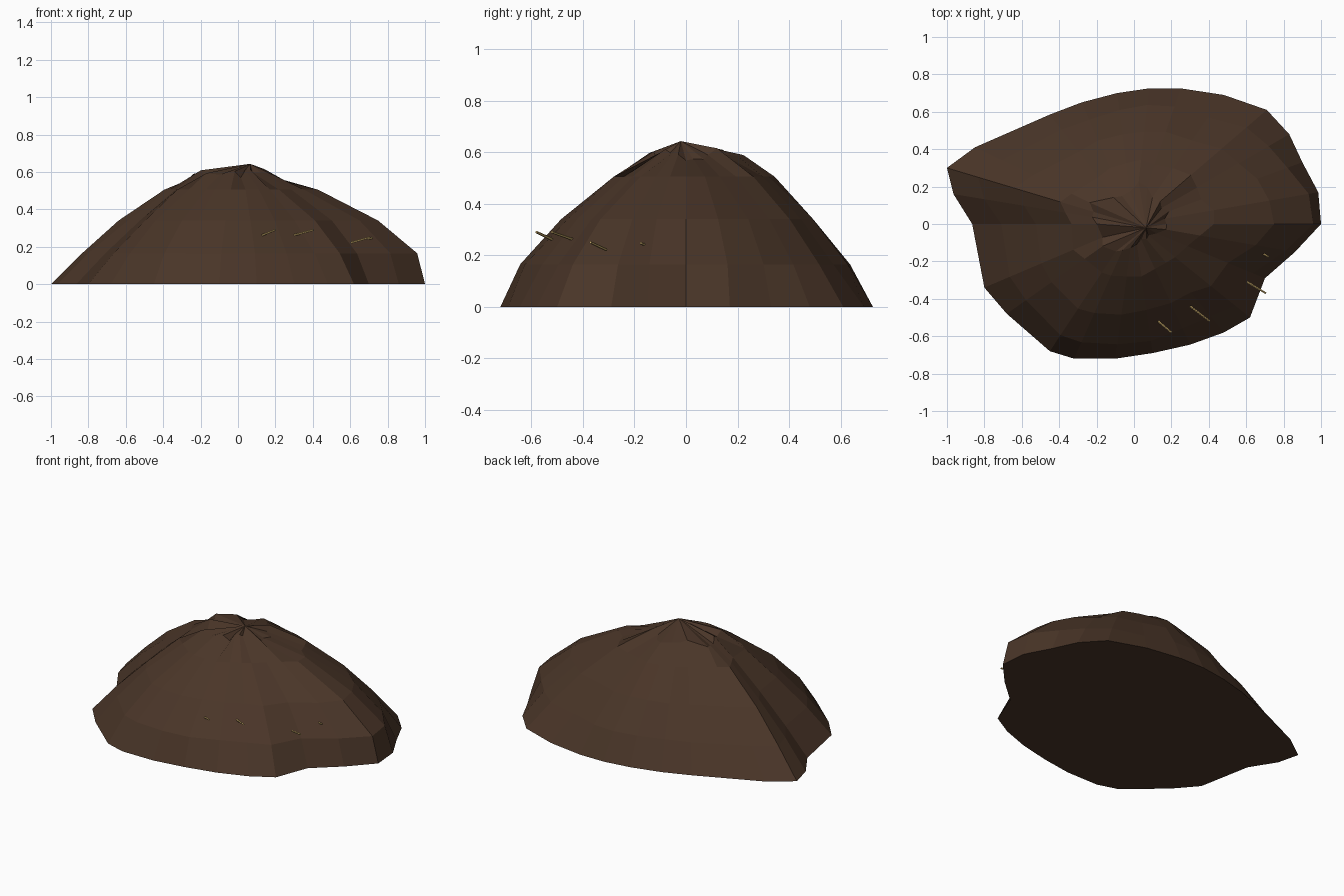
import bpy, bmesh, math, random
from mathutils import Vector

if "Cube" in bpy.data.objects:
    bpy.data.objects.remove(bpy.data.objects["Cube"])
random.seed(4)

def material(name, rgb):
    m = bpy.data.materials.new(name)
    m.diffuse_color = (*rgb, 1)
    m.use_nodes = True
    m.node_tree.nodes["Principled BSDF"].inputs["Base Color"].default_value = m.diffuse_color
    return m

def finish(name, bm, mat):
    bmesh.ops.recalc_face_normals(bm, faces=bm.faces)
    me = bpy.data.meshes.new(name)
    bm.to_mesh(me)
    bm.free()
    me.materials.append(mat)
    ob = bpy.data.objects.new(name, me)
    bpy.context.collection.objects.link(ob)
    return ob

soil = material("soil", (0.068, 0.036, 0.021))
straw_mat = material("straw", (0.6, 0.42, 0.15))

# Footprint of the mound, counter-clockwise from the right
outline = [(1.0, 0), (.985, .17), (.90, .33), (.83, .48), (.71, .61), (.48, .69),
           (.25, .725), (.08, .725), (-.09, .70), (-.28, .65), (-.45, .585), (-.85, .41),
           (-1.0, .30), (-.965, .16), (-.865, 0), (-.80, -.34), (-.68, -.48), (-.45, -.68),
           (-.32, -.72), (-.1, -.72), (.1, -.69), (.3, -.645), (.48, -.58), (.62, -.50),
           (.70, -.29), (.86, -.15)]
# Ring height and shrink factor toward right, back, left, front
rings = [(0, 1, 1, 1, 1), (.165, .955, .87, .82, .90), (.34, .75, .69, .62, .68),
         (.505, .42, .46, .39, .40), (.595, .19, .27, .25, .16)]

# Mound: stacked shrinking rings closed by an off-centre peak
bm = bmesh.new()
loops = []
for k, (z, right, back, left, front) in enumerate(rings):
    loop = []
    for x, y in outline:
        c2 = x * x / (x * x + y * y)
        t = c2 ** 3 if x > 0 else c2
        s = (right if x > 0 else left) * t + (back if y > 0 else front) * (1 - t)
        if x > 0 and k:                      # right-hand diagonals slope flatter
            s -= .16 * c2 * (1 - c2)
        jitter = (0, .015, .025, .04, .15)[k]
        s *= 1 + random.uniform(-jitter, jitter)
        dz = random.uniform(-.03, .02) if k == 4 else 0
        loop.append(bm.verts.new((x * s, y * s, z + dz)))
    loops.append(loop)
n = len(outline)
for a, b in zip(loops, loops[1:]):
    for i in range(n):
        j = (i + 1) % n
        bm.faces.new((a[i], a[j], b[j], b[i]))
peak = bm.verts.new((.065, -.02, .643))
for i in range(n):
    bm.faces.new((loops[-1][i], loops[-1][(i + 1) % n], peak))
bm.faces.new(loops[0][::-1])
finish("dirt_mound", bm, soil)

# Straw pieces poking out of the front right slope
straws = [((.13, -.52, .262), (.20, -.58, .29)), ((.30, -.44, .262), (.405, -.52, .29)),
          ((.605, -.31, .222), (.705, -.37, .25)), ((.66, -.145, .235), (.72, -.175, .247))]
for i, (p, q) in enumerate(straws):
    p, q = Vector(p), Vector(q)
    bm = bmesh.new()
    bmesh.ops.create_cone(bm, cap_ends=True, segments=5, radius1=.006, radius2=.005,
                          depth=(q - p).length)
    ob = finish(f"straw_{i + 1}", bm, straw_mat)
    ob.location = (p + q) / 2
    ob.rotation_euler = (q - p).to_track_quat('Z', 'Y').to_euler()
